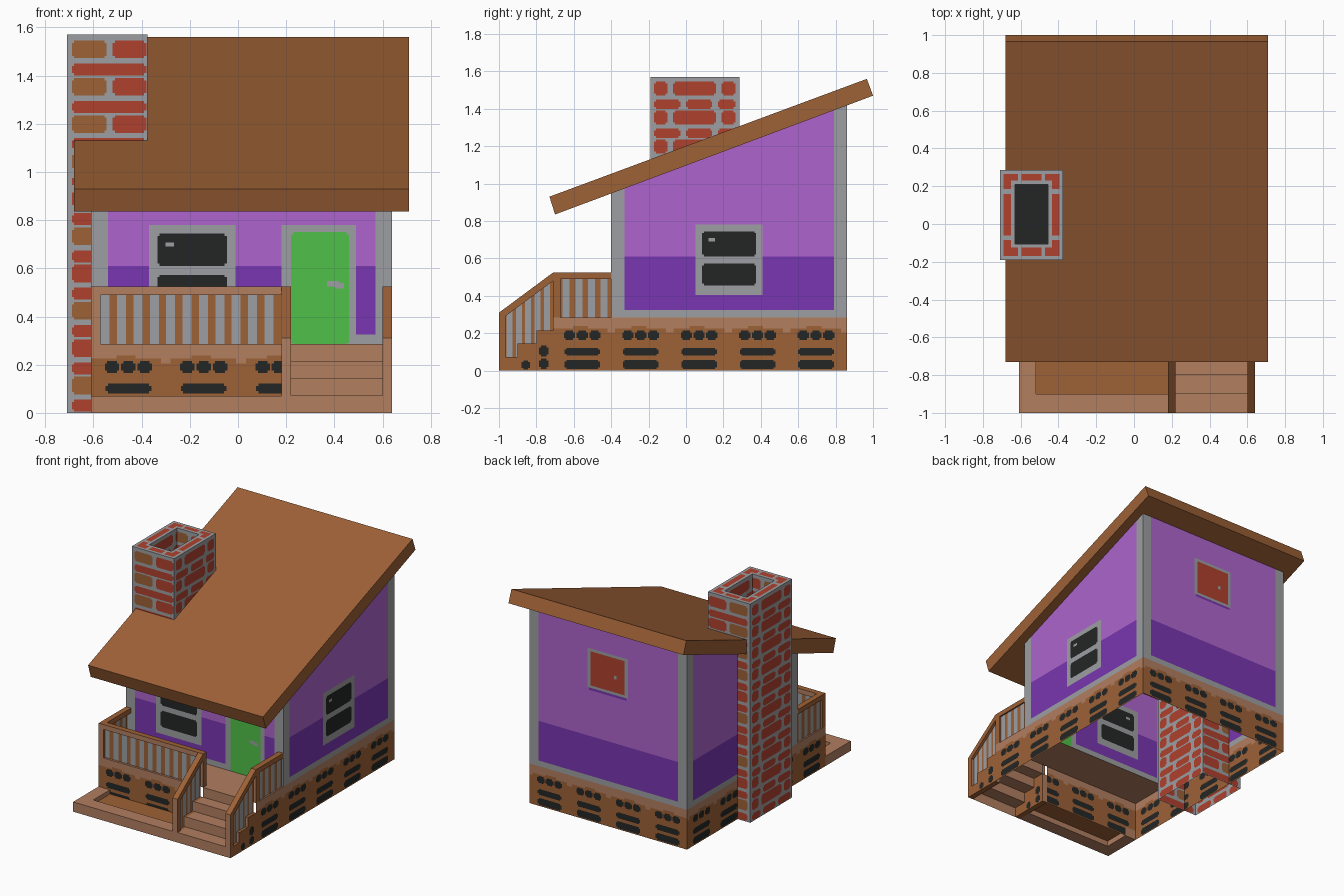
import bpy, bmesh
from mathutils import Vector

if "Cube" in bpy.data.objects:
    bpy.data.objects.remove(bpy.data.objects["Cube"])

# ---- materials (sRGB bytes converted to linear) ----
def lin(c):
    c /= 255
    return c / 12.92 if c < 0.04045 else ((c + 0.055) / 1.055) ** 2.4

MATS = {}
for nm, rgb in {"wood_brown": (158, 97, 54), "wood_tan": (178, 126, 96),
                "trim_grey": (158, 159, 162), "light_purple": (173, 101, 205),
                "dark_purple": (121, 54, 178), "door_green": (80, 193, 74),
                "brick_red": (175, 65, 45), "glass_black": (36, 38, 38)}.items():
    m = bpy.data.materials.new(nm)
    m.diffuse_color = (*[lin(c) for c in rgb], 1)
    m.use_nodes = True
    m.node_tree.nodes["Principled BSDF"].inputs["Base Color"].default_value = m.diffuse_color
    MATS[nm] = m
BROWN, TAN, GREY, LILAC, PURPLE, GREEN, RED, BLACK = MATS

def finish(name, bm, used):
    me = bpy.data.meshes.new(name)
    bm.to_mesh(me)
    bm.free()
    for u in used:
        me.materials.append(MATS[u])
    ob = bpy.data.objects.new(name, me)
    bpy.context.collection.objects.link(ob)

# ---- flat sheet cut into cells; the last rectangle covering a cell sets its colour (None = hole) ----
def panel(name, axis, pos, out, bounds, base, rects=(), clip=None):
    u0, u1, v0, v1 = bounds
    R = []
    for m, a, b, c, d in rects:
        a, b, c, d = max(a, u0), min(b, u1), max(c, v0), min(d, v1)
        if b - a > 1e-4 and d - c > 1e-4:
            R.append((m, a, b, c, d))
    us = sorted({round(t, 4) for r in R for t in r[1:3]} | {u0, u1})
    vs = sorted({round(t, 4) for r in R for t in r[3:5]} | {v0, v1})
    put = {'x': lambda u, v: (pos, u, v), 'y': lambda u, v: (u, pos, v),
           'z': lambda u, v: (u, v, pos)}[axis]
    flip = out != (-1 if axis == 'y' else 1)
    bm = bmesh.new()
    grid = [[bm.verts.new(put(u, v)) for v in vs] for u in us]
    used = []
    for i in range(len(us) - 1):
        for j in range(len(vs) - 1):
            cu, cv = (us[i] + us[i + 1]) / 2, (vs[j] + vs[j + 1]) / 2
            mat = next((r[0] for r in reversed(R)
                        if r[1] < cu < r[2] and r[3] < cv < r[4]), base)
            if mat is None:
                continue
            if mat not in used:
                used.append(mat)
            q = [grid[i][j], grid[i + 1][j], grid[i + 1][j + 1], grid[i][j + 1]]
            bm.faces.new(q[::-1] if flip else q).material_index = used.index(mat)
    if clip:
        bmesh.ops.bisect_plane(bm, geom=bm.verts[:] + bm.edges[:] + bm.faces[:],
                               plane_co=clip[0], plane_no=clip[1], clear_outer=True)
    finish(name, bm, used)

# ---- solid with a (y, z) outline, spanning x0..x1; faces towards +-y may differ ----
def prism(name, outline, x0, x1, mat, ymat=None):
    bm = bmesh.new()
    a = [bm.verts.new((x0, y, z)) for y, z in outline]
    b = [bm.verts.new((x1, y, z)) for y, z in outline]
    bm.faces.new(a)
    bm.faces.new(b)
    for i in range(len(a)):
        j = (i + 1) % len(a)
        bm.faces.new((a[i], a[j], b[j], b[i]))
    bmesh.ops.recalc_face_normals(bm, faces=bm.faces[:])
    for f in bm.faces:
        f.material_index = int(bool(ymat) and abs(f.normal.y) > 0.9)
    finish(name, bm, [mat, ymat] if ymat else [mat])

def box(name, x0, x1, y0, y1, z0, z1, mat, ymat=None):
    prism(name, [(y0, z0), (y1, z0), (y1, z1), (y0, z1)], x0, x1, mat, ymat)

def soft(m, a, b, c, d, r=0.01):   # rectangle with notched corners
    return [(m, a + r, b - r, c, d), (m, a, b, c + r, d - r)]

# ---- roof ----
prism("roof", [(-0.73, 0.93), (-0.70, 0.835), (1.0, 1.47), (0.967, 1.56)], -0.68, 0.71, BROWN)
UNDER = (Vector((0, -0.70, 0.84)), Vector((0, -0.635, 1.70)).normalized())

# ---- house walls ----
def wall(u0, u1):
    return [(LILAC, u0 + 0.07, u1 - 0.07, 0.61, 2), (PURPLE, u0 + 0.07, u1 - 0.07, 0.325, 0.61)]

def window(u0):
    return ([(GREY, u0, u0 + 0.36, 0.405, 0.78)]
            + soft(BLACK, u0 + 0.035, u0 + 0.325, 0.61, 0.745)
            + soft(BLACK, u0 + 0.035, u0 + 0.325, 0.455, 0.573)
            + [(GREY, u0 + 0.07, u0 + 0.105, 0.69, 0.708)])

door = ([(GREY, 0.18, 0.49, 0.285, 0.78)] + soft(GREEN, 0.22, 0.46, 0.28, 0.75)
        + [(GREY, 0.37, 0.42, 0.525, 0.547), (GREY, 0.40, 0.44, 0.517, 0.54)])
hatch = [(PURPLE, -0.13, 0.17, 0.94, 0.957), (GREY, -0.14, 0.18, 0.957, 1.24),
         (RED, -0.115, 0.155, 0.975, 1.22), (GREY, -0.05, -0.03, 1.07, 1.095)]
panel("front_wall", 'y', -0.40, -1, (-0.61, 0.64, 0.285, 0.955), GREY,
      wall(-0.61, 0.64) + window(-0.37) + door)
panel("back_wall", 'y', 0.86, 1, (-0.61, 0.64, 0.285, 1.425), GREY, wall(-0.61, 0.64) + hatch)
panel("right_wall", 'x', 0.64, 1, (-0.40, 0.86, 0.285, 1.5), GREY,
      wall(-0.40, 0.86) + window(0.05), UNDER)
panel("left_wall", 'x', -0.61, -1, (-0.40, 0.86, 0.285, 1.5), GREY, wall(-0.40, 0.86), UNDER)

# ---- foundation with dark slots and a worn top edge ----
def slots(start, count):
    out = [(TAN, -2, 2, 0.225, 0.285)]
    for i in range(count):
        c = start + 0.3125 * i
        out += soft(BLACK, c - 0.095, c + 0.095, 0.08, 0.122)
        out += soft(BLACK, c - 0.095, c + 0.095, 0.008, 0.058)
        for k in (-0.068, 0, 0.068):
            out += soft(BLACK, c + k - 0.03, c + k + 0.03, 0.165, 0.215)
        out += [(TAN, c + 0.135, c + 0.175, 0.205, 0.285), (BROWN, c - 0.05, c + 0.03, 0.225, 0.238)]
    return out

for nm, x, s in (("right", 0.64, 1), ("left", -0.61, -1)):
    panel(nm + "_foundation", 'x', x, s, (-0.71, 0.86, 0, 0.285), BROWN, slots(-0.555, 5))
panel("back_foundation", 'y', 0.86, 1, (-0.61, 0.64, 0, 0.285), BROWN, slots(-0.455, 4))
panel("porch_foundation", 'y', -0.71, -1, (-0.61, 0.18, 0, 0.285), BROWN, slots(-0.455, 3))

# ---- porch deck, steps and planter ----
panel("porch_deck", 'z', 0.285, 1, (-0.61, 0.64, -0.71, -0.40), TAN)
STEPS = [(-1.0, -0.90, 0.072), (-0.90, -0.80, 0.145), (-0.80, -0.71, 0.215)]
low = 0
for i, (y0, y1, z) in enumerate(STEPS + [(-0.71, 0, 0.285)]):
    panel(f"riser_{i}", 'y', y0, -1, (0.22, 0.60, low, z), TAN)
    if i < 3:
        panel(f"tread_{i}", 'z', z, 1, (0.22, 0.60, y0, y1), TAN)
    low = z
box("planter_front_rim", -0.61, 0.18, -1.0, -0.90, 0, 0.07, TAN)
box("planter_left_rim", -0.61, -0.52, -0.90, -0.71, 0, 0.07, TAN)
panel("planter_floor", 'z', 0.04, 1, (-0.52, 0.18, -0.90, -0.71), BROWN)

# ---- porch railings ----
def stripes(u0, u1, pitch=0.068):
    return [(GREY, u0 + pitch * i, u0 + pitch * i + pitch * 0.55, 0.285, 0.49)
            for i in range(int((u1 - u0) / pitch) + 1)]

box("front_top_rail", -0.61, 0.22, -0.71, -0.67, 0.49, 0.525, BROWN, TAN)
panel("front_balusters", 'y', -0.695, -1, (-0.57, 0.18, 0.285, 0.49), BROWN, stripes(-0.57, 0.18))
for nm, x in (("left", -0.61), ("right", 0.60), ("stair", 0.18)):
    box(nm + "_post", x, x + 0.04, -0.71, -0.67, 0.285, 0.49, BROWN, TAN)
for nm, x in (("left", -0.61), ("right", 0.60)):
    box(nm + "_top_rail", x, x + 0.04, -0.71 if x > 0 else -0.67, -0.40, 0.49, 0.525, BROWN, TAN)
    panel(nm + "_balusters", 'x', x + (0.03 if x > 0 else 0.01), 1 if x > 0 else -1,
          (-0.67, -0.40, 0.285, 0.49), BROWN, stripes(-0.66, -0.40))

# ---- stair sides: stepped curb, sloping rail, front post, striped infill ----
SLOPE = (Vector((0, -1.0, 0.30)), Vector((0, -0.215, 0.29)).normalized())
curb = [(-1.0, 0)] + [p for y0, y1, z in STEPS for p in ((y0, z), (y1, z))] + [(-0.71, 0)]
for nm, x in (("left", 0.18), ("right", 0.60)):
    prism(f"stair_curb_{nm}", curb, x, x + 0.04, BROWN, TAN)
    prism(f"stair_rail_{nm}", [(-1.0, 0.31), (-0.71, 0.525), (-0.71, 0.48), (-1.0, 0.265)],
          x, x + 0.04, BROWN, TAN)
    box(f"stair_post_{nm}", x, x + 0.04, -1.0, -0.965, 0.07, 0.29, BROWN, TAN)
    panel(f"stair_balusters_{nm}", 'x', x + 0.02, 1, (-0.99, -0.71, 0.05, 0.52), BROWN,
          [(GREY, -0.96 + 0.05 * i, -0.928 + 0.05 * i, 0, 0.6) for i in range(6)], SLOPE)
    panel(f"stair_slots_{nm}", 'x', x + 0.041, 1, (-0.88, -0.73, 0.005, 0.14), None,
          soft(BLACK, -0.785, -0.735, 0.075, 0.135) + soft(BLACK, -0.785, -0.735, 0.01, 0.065)
          + soft(BLACK, -0.88, -0.835, 0.005, 0.055))

# ---- brick chimney ----
def bricks(u0, tall, thin, brown=False):
    out = []
    for p in range(10):
        dz = -0.155 * p
        for i, (a, b) in enumerate(tall):
            m = BROWN if brown and i == 0 and (p < 3 or p % 2) else RED
            out += soft(m, u0 + a, u0 + b, 1.472 + dz, 1.545 + dz)
        for a, b in thin:
            out += soft(RED, u0 + a, u0 + b, 1.40 + dz, 1.45 + dz)
    return out

X0, X1, Y0, Y1, TOP = -0.71, -0.375, -0.19, 0.285, 1.57
xb = bricks(X0, [(0.02, 0.165), (0.19, 0.33)], [(0.02, 0.33)], True)
yb = bricks(Y0, [(0.02, 0.09), (0.12, 0.35), (0.38, 0.455)],
            [(0.02, 0.16), (0.19, 0.33), (0.36, 0.455)])
HX0, HX1, HY0, HY1 = -0.63, -0.455, -0.105, 0.21
for nm, y, s in (("front", Y0, -1), ("back", Y1, 1)):
    panel(f"chimney_{nm}", 'y', y, s, (X0, X1, 0, TOP), GREY, xb)
for nm, x, s in (("left", X0, -1), ("right", X1, 1)):
    panel(f"chimney_{nm}", 'x', x, s, (Y0, Y1, 0, TOP), GREY, yb)
for nm, y, s in (("front", HY0, 1), ("back", HY1, -1)):
    panel(f"flue_{nm}", 'y', y, s, (HX0, HX1, 1.30, TOP), GREY, xb)
for nm, x, s in (("left", HX0, 1), ("right", HX1, -1)):
    panel(f"flue_{nm}", 'x', x, s, (HY0, HY1, 1.30, TOP), GREY, yb)
panel("flue_bottom", 'z', 1.30, 1, (HX0, HX1, HY0, HY1), BLACK)
panel("chimney_cap", 'z', TOP, 1, (X0, X1, Y0, Y1), GREY,
      [(RED, -0.69, -0.395, -0.17, 0.265), (GREY, -0.65, -0.435, -0.125, 0.23),
       (GREY, X0, X1, -0.085, -0.06), (GREY, X0, X1, 0.16, 0.185),
       (GREY, -0.615, -0.595, Y0, Y1), (GREY, -0.49, -0.47, Y0, Y1),
       (None, HX0, HX1, HY0, HY1)])
